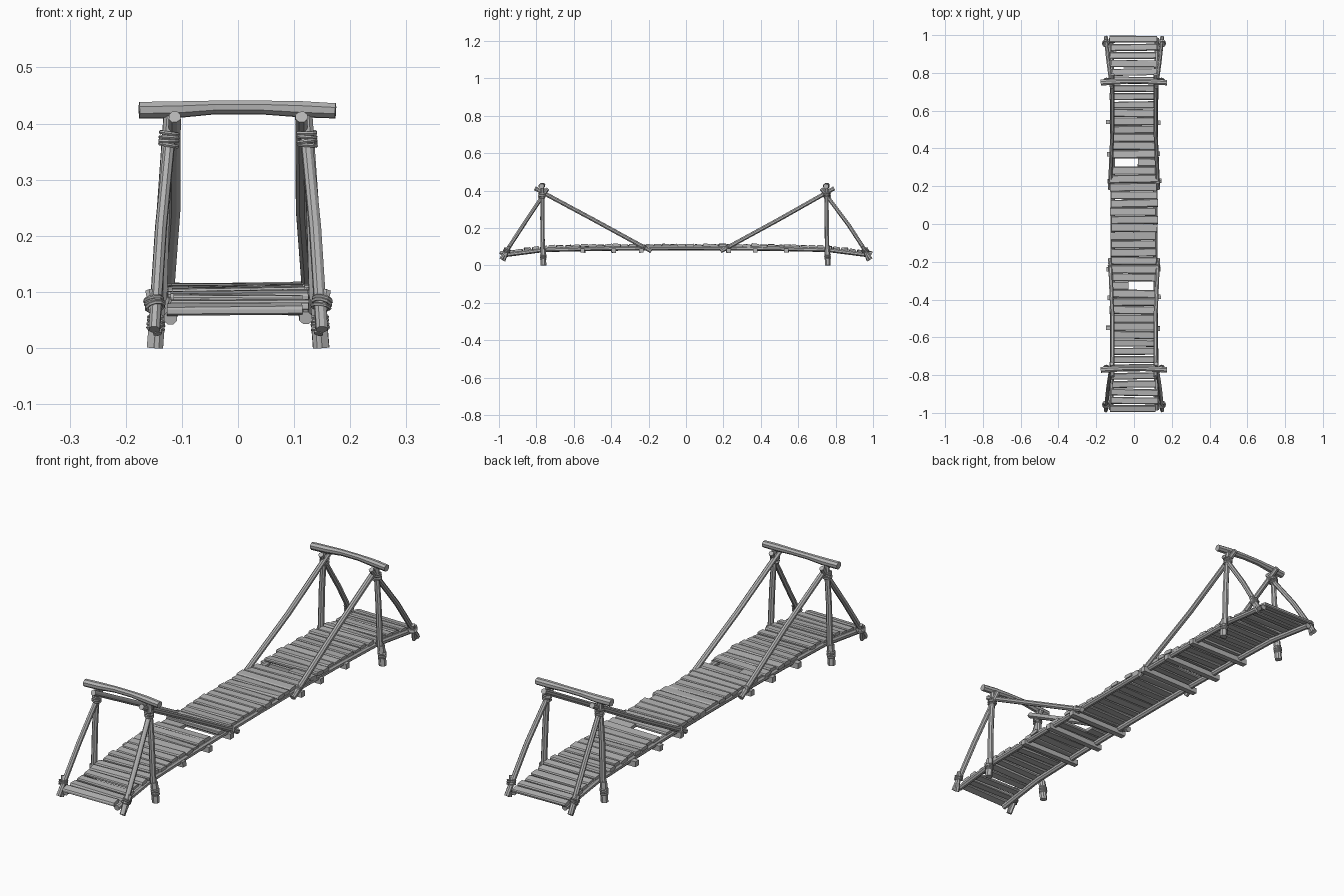
import bpy, bmesh, math, random
from mathutils import Vector, Matrix

if "Cube" in bpy.data.objects:
    bpy.data.objects.remove(bpy.data.objects["Cube"])

random.seed(4)
wood = bpy.data.materials.new("weathered grey wood")
wood.diffuse_color = (0.45, 0.45, 0.45, 1)
wood.use_nodes = True
wood.node_tree.nodes["Principled BSDF"].inputs["Base Color"].default_value = wood.diffuse_color


def finish(name, bm):
    bmesh.ops.recalc_face_normals(bm, faces=bm.faces)
    me = bpy.data.meshes.new(name)
    bm.to_mesh(me)
    bm.free()
    me.materials.append(wood)
    ob = bpy.data.objects.new(name, me)
    bpy.context.collection.objects.link(ob)
    return ob


def log(name, pts, radii, sides=8, flat=1.0, jitter=0.06):
    """Rough pole through pts; radii is one value per point."""
    bm = bmesh.new()
    pts = [Vector(p) for p in pts]
    rings = []
    rough = [1 + random.uniform(-jitter, jitter) for _ in range(sides)]
    for i, p in enumerate(pts):
        d = (pts[min(i + 1, len(pts) - 1)] - pts[max(i - 1, 0)]).normalized()
        up = Vector((0, 0, 1)) if abs(d.z) < 0.9 else Vector((0, 1, 0))
        u = d.cross(up).normalized()
        v = u.cross(d)
        ring = []
        for k in range(sides):
            a = 2 * math.pi * (k + 0.5) / sides
            r = radii[i] * rough[k]
            ring.append(bm.verts.new(p + u * r * math.cos(a) + v * r * flat * math.sin(a)))
        rings.append(ring)
    for a, b in zip(rings, rings[1:]):
        for k in range(sides):
            j = (k + 1) % sides
            bm.faces.new((a[k], a[j], b[j], b[k]))
    bm.faces.new(rings[0])
    bm.faces.new(rings[-1])
    return finish(name, bm)


def lashing(name, centre, axis, radius, turns=3, pitch=0.007):
    """Stack of rope rings round a pole."""
    axis = Vector(axis).normalized()
    rot = axis.to_track_quat('Z', 'Y').to_matrix().to_4x4()
    bm = bmesh.new()
    n, m, t = 10, 5, 0.0035
    for c in range(turns):
        off = Vector(centre) + axis * (c - (turns - 1) / 2) * pitch
        M = Matrix.Translation(off) @ rot @ Matrix.Rotation(random.uniform(-.15, .15), 4, 'X')
        g = [[bm.verts.new(M @ Vector(((radius + t * math.cos(b)) * math.cos(a),
                                       (radius + t * math.cos(b)) * math.sin(a), t * math.sin(b))))
              for b in [2 * math.pi * j / m for j in range(m)]]
             for a in [2 * math.pi * i / n for i in range(n)]]
        for i in range(n):
            for j in range(m):
                bm.faces.new((g[i][j], g[(i + 1) % n][j],
                              g[(i + 1) % n][(j + 1) % m], g[i][(j + 1) % m]))
    return finish(name, bm)


def deck_z(y):
    """Top height of the deck along the bridge."""
    a = abs(y)
    if a > 0.75:
        return 0.107 - (a - 0.75) * 0.13
    return 0.115 - 0.008 * (a / 0.75) ** 2


# deck planks, narrow with gaps at the ends, close together in the middle
count = 46
pitch = 2.0 / count
for i in range(count):
    y = -1 + pitch * (i + 0.5)
    end = abs(y) > 0.62
    depth = pitch * (0.84 if end else 0.97)
    x0 = -0.121 + random.uniform(-0.009, 0.006)
    x1 = 0.119 + random.uniform(-0.006, 0.009)
    if i == 30:
        x0 = 0.02       # broken planks
    if i == 15:
        x1 = -0.03
    bm = bmesh.new()
    bmesh.ops.create_cube(bm, size=1)
    bmesh.ops.scale(bm, vec=(x1 - x0, depth, 0.015), verts=bm.verts)
    bmesh.ops.bevel(bm, geom=[e for e in bm.edges
                              if abs(e.verts[0].co.x - e.verts[1].co.x) > 0.01],
                    offset=0.004, segments=1, affect='EDGES')
    for v in bm.verts:
        v.co.y += random.uniform(-0.0012, 0.0012)
        v.co.z += random.uniform(-0.001, 0.001)
    edge = i in (0, count - 1)
    slope = math.atan((deck_z(y + .01) - deck_z(y - .01)) / .02)
    M = (Matrix.Translation(((x0 + x1) / 2, y, deck_z(y) - 0.008 + random.uniform(-.003, .002)))
         @ Matrix.Rotation(0 if edge else random.uniform(-.02, .02), 4, 'Z')
         @ Matrix.Rotation(random.uniform(-.015, .015), 4, 'Y')
         @ Matrix.Rotation(slope + random.uniform(-.1, .1), 4, 'X'))
    bmesh.ops.transform(bm, matrix=M, verts=bm.verts)
    finish("deck_plank", bm)

# long side stringers under the planks
for s in (-1, 1):
    ys = [-0.985, -0.87, -0.76, -0.5, -0.25, 0, 0.25, 0.5, 0.76, 0.87, 0.985]
    log("side_stringer", [(s * (0.113 + 0.008 * abs(y) ** 2), y, deck_z(y) - 0.023) for y in ys],
        [0.0125] * len(ys))

# cross joists sticking out on both sides
for y in (-0.55, -0.39, -0.24, 0.225, 0.37, 0.54):
    a, b = random.uniform(-.006, .006), random.uniform(-.006, .006)
    log("cross_joist", [(-0.145 + a, y, 0.079), (0.142 + b, y + a, 0.079)],
        [0.0165] * 2, sides=4)

# the two portal frames
for e, py in ((-1, -0.768), (1, 0.752)):
    # lintel on top, slightly bowed
    log("top_beam", [(-0.176, py - 0.004, 0.424), (-0.11, py, 0.425), (-0.04, py + 0.003, 0.429),
                     (0.04, py + 0.003, 0.429), (0.11, py, 0.426), (0.174, py - 0.004, 0.423)],
        [0.0165, 0.0165, 0.0135, 0.0135, 0.016, 0.015], flat=0.95)
    for s in (-1, 1):
        # upright post
        log("upright_post", [(s * 0.146, py + 0.005, 0), (s * 0.138, py + 0.002, 0.1),
                             (s * 0.133, py, 0.25), (s * 0.122, py, 0.418)],
            [0.013, 0.0125, 0.012, 0.011])
        # short stub lashed to the post foot
        log("post_foot", [(s * 0.15, py + 0.006, 0), (s * 0.143, py + 0.004, 0.085)],
            [0.0145, 0.0145], sides=6)
        lashing("foot_lashing", (s * 0.146, py + 0.005, 0.045), (-s * 0.08, 0, 1), 0.0145, 4)
        # long brace to the middle and short brace to the bank
        log("long_brace", [(s * 0.113, py + e * 0.04, 0.412), (s * 0.114, e * 0.5, 0.247),
                           (s * 0.127, e * 0.185, 0.075)], [0.0115, 0.0115, 0.0115])
        log("short_brace", [(s * 0.118, py - e * 0.028, 0.41), (s * 0.137, e * 0.87, 0.215),
                            (s * 0.149, e * 0.988, 0.033)], [0.0105, 0.011, 0.011])
        lashing("top_lashing", (s * 0.123, py + e * 0.003, 0.372), (-s * 0.06, 0, 1), 0.0165, 4)
        # peg tying the brace to the stringer end
        log("end_peg", [(s * 0.143, e * 0.975, 0.025), (s * 0.158, e * 0.945, 0.102)],
            [0.009, 0.008], sides=6)
        lashing("end_lashing", (s * 0.149, e * 0.957, 0.08), (s * 0.2, -e * 0.45, 1), 0.016, 3)
        # lashing where the long brace meets the stringer
        lashing("brace_lashing", (s * 0.124, e * 0.225, 0.097), (0, e * 0.88, 0.48), 0.0125, 2)
